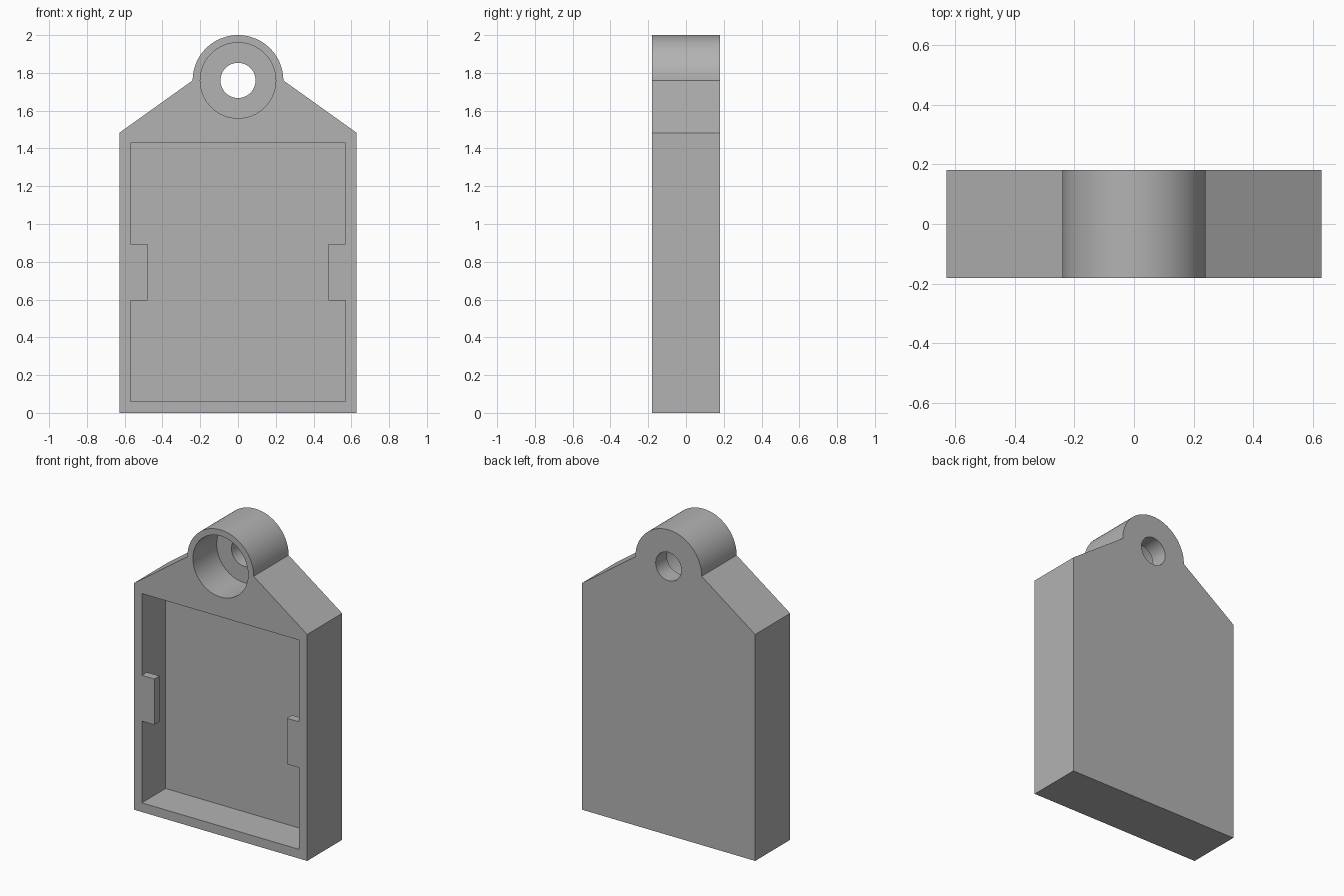
import bpy, bmesh
from math import pi, cos, sin, radians

cube = bpy.data.objects.get("Cube")
if cube:
    bpy.data.objects.remove(cube, do_unlink=True)

HALF_DEPTH = 0.181
FRONT, BACK = -HALF_DEPTH, HALF_DEPTH
FLOOR = 0.065          # inner floor of the pocket and the counterbore
TAB_BACK = -0.128      # rear face of the retaining tabs
EYE_Z, EYE_R = 1.76, 0.24

grey = bpy.data.materials.new("plain grey")
grey.use_nodes = True
colour = (0.45, 0.45, 0.45, 1)
grey.diffuse_color = colour
grey.node_tree.nodes["Principled BSDF"].inputs["Base Color"].default_value = colour


def arc(radius, start, end, steps):
    """Points of an arc around the eyelet centre."""
    angles = [start + (end - start) * i / steps for i in range(steps + 1)]
    return [(radius * cos(a), EYE_Z + radius * sin(a)) for a in angles]


def prism(name, outline, y0, y1):
    """Extrude an x-z outline from y0 to y1."""
    bm = bmesh.new()
    face = bm.faces.new([bm.verts.new((x, y0, z)) for x, z in outline])
    new = bmesh.ops.extrude_face_region(bm, geom=[face])["geom"]
    verts = [v for v in new if isinstance(v, bmesh.types.BMVert)]
    bmesh.ops.translate(bm, verts=verts, vec=(0, y1 - y0, 0))
    bmesh.ops.recalc_face_normals(bm, faces=bm.faces)
    mesh = bpy.data.meshes.new(name)
    bm.to_mesh(mesh)
    bm.free()
    mesh.materials.append(grey)
    obj = bpy.data.objects.new(name, mesh)
    bpy.context.collection.objects.link(obj)
    return obj


def mirrored(right_side):
    """Close a half outline by mirroring it across x = 0."""
    return right_side + [(-x, z) for x, z in reversed(right_side)]


# Tag body: box, sloped shoulders and round eyelet in one outline
shoulder = [(0.628, 0), (0.628, 1.483)]
body = prism("tag_body",
             shoulder + arc(EYE_R, 0, pi, 64) + [(-x, z) for x, z in reversed(shoulder)],
             FRONT, BACK)

# Pocket opening, notched so that a tab stays on each side
opening = mirrored([(0.57, 0.06), (0.57, 0.595), (0.48, 0.595),
                    (0.48, 0.895), (0.57, 0.895), (0.57, 1.43)])
# Wider pocket behind the tabs
pocket = mirrored([(0.57, 0.06), (0.57, 1.43)])

cutters = [
    prism("pocket_cutter", pocket, TAB_BACK, FLOOR),
    prism("opening_cutter", opening, FRONT - 0.1, TAB_BACK + 0.05),
    prism("counterbore_cutter", arc(0.2, 0, 2 * pi, 64)[:-1], FRONT - 0.1, FLOOR),
    prism("hole_cutter", arc(0.093, 0, 2 * pi, 48)[:-1], FRONT - 0.1, BACK + 0.1),
]

bpy.ops.object.select_all(action='DESELECT')
body.select_set(True)
bpy.context.view_layer.objects.active = body
for cutter in cutters:
    cutter.hide_render = True
    mod = body.modifiers.new(cutter.name, 'BOOLEAN')
    mod.operation, mod.solver, mod.object = 'DIFFERENCE', 'EXACT', cutter
    bpy.ops.object.modifier_apply(modifier=mod.name)
    bpy.data.objects.remove(cutter, do_unlink=True)

# Round walls smooth, corners sharp
bpy.ops.object.shade_smooth_by_angle(angle=radians(30))
